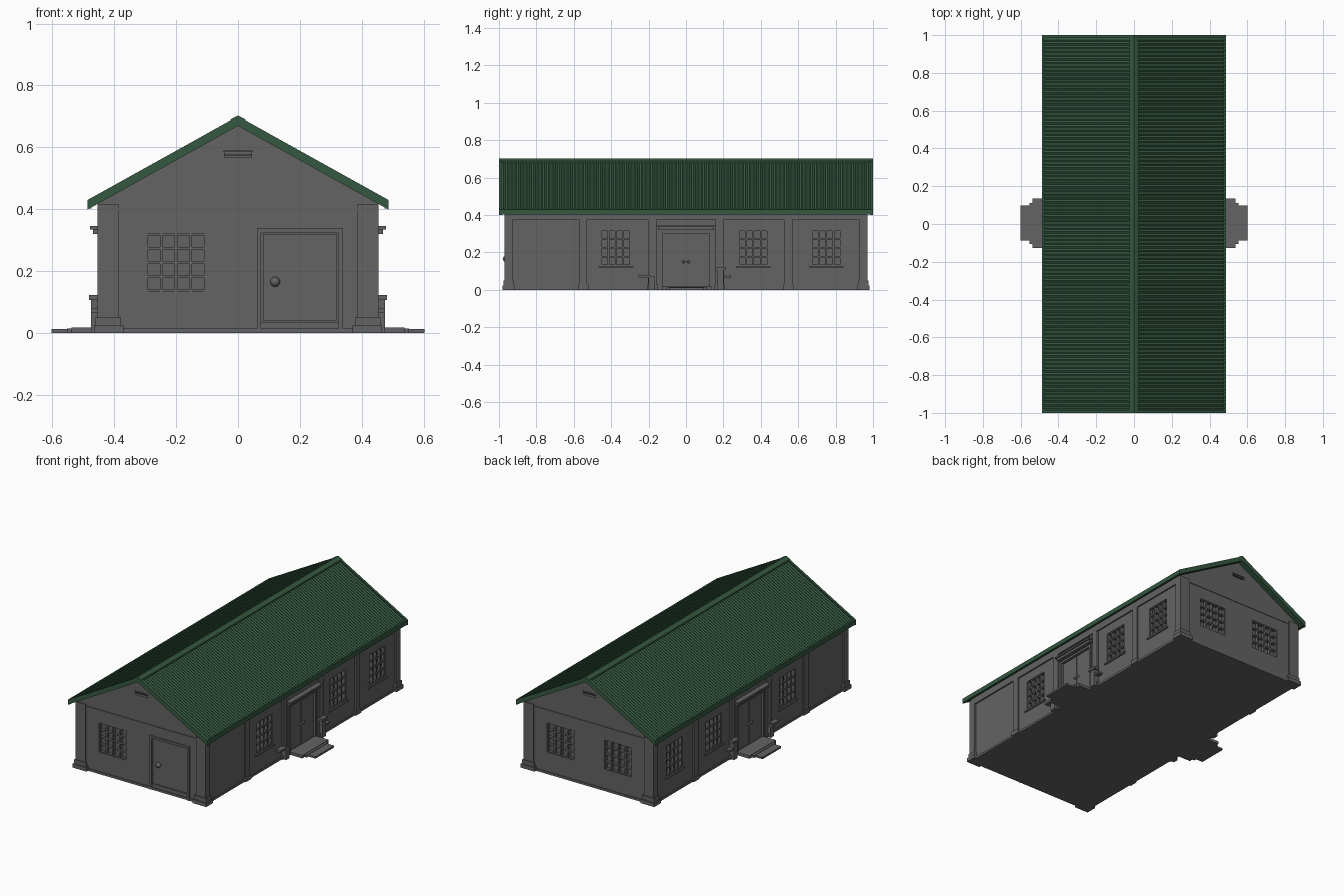
import bpy, bmesh, math
from mathutils import Vector

if "Cube" in bpy.data.objects:
    bpy.data.objects.remove(bpy.data.objects["Cube"])


def material(name, rgb):
    m = bpy.data.materials.new(name)
    m.diffuse_color = (*rgb, 1)
    m.use_nodes = True
    m.node_tree.nodes["Principled BSDF"].inputs["Base Color"].default_value = m.diffuse_color
    return m


GREY = material("wall grey", (0.125, 0.125, 0.125))
GREEN = material("roof green", (0.035, 0.098, 0.052))
WX, WY = 0.445, 0.962          # wall planes

# wall-local (u along wall, d outward, z) -> world
WALLS = {
    "front": lambda u, d, z: (u, -WY - d, z),
    "back": lambda u, d, z: (u, WY + d, z),
    "right": lambda u, d, z: (WX + d, u, z),
    "left": lambda u, d, z: (-WX - d, u, z),
}


def finish(name, bm, mat):
    bmesh.ops.recalc_face_normals(bm, faces=bm.faces[:])
    me = bpy.data.meshes.new(name)
    bm.to_mesh(me)
    bm.free()
    me.materials.append(mat)
    ob = bpy.data.objects.new(name, me)
    bpy.context.collection.objects.link(ob)
    return ob


def add_box(bm, a, b):
    lo = Vector([min(p, q) for p, q in zip(a, b)])
    hi = Vector([max(p, q) for p, q in zip(a, b)])
    vs = bmesh.ops.create_cube(bm, size=1)["verts"]
    for v in vs:
        v.co = (lo + hi) / 2 + Vector([c * s for c, s in zip(v.co, hi - lo)])


def boxes(name, wall, items, mat=GREY):
    """items: (u0, u1, z0, z1, d0, d1) on one wall"""
    bm = bmesh.new()
    for u0, u1, z0, z1, d0, d1 in items:
        add_box(bm, WALLS[wall](u0, d0, z0), WALLS[wall](u1, d1, z1))
    return finish(name, bm, mat)


def loft(name, stations, mat, chevron=True):
    """stations: (y, outline in xz); a chevron has 6 points, ridge at 2 and 5"""
    bm = bmesh.new()
    rings = [[bm.verts.new((x, y, z)) for x, z in pts] for y, pts in stations]
    n = len(rings[0])
    for a, b in zip(rings, rings[1:]):
        for i in range(n):
            j = (i + 1) % n
            bm.faces.new((a[i], a[j], b[j], b[i]))
    for r in (rings[0], rings[-1]):
        if chevron:
            bm.faces.new((r[0], r[1], r[2], r[5]))
            bm.faces.new((r[5], r[2], r[3], r[4]))
        else:
            bm.faces.new(r)
    return finish(name, bm, mat)


# ---- windows, doors and vents placed per wall
windows = [("front", -0.295, -0.105, 0.135, 0.32)]
windows += [("back", c - 0.095, c + 0.095, 0.135, 0.32) for c in (-0.2, 0.2)]
windows += [(w, c - 0.078, c + 0.078, 0.13, 0.32)
            for w in ("right", "left") for c in (-0.375, 0.36, 0.75)]
doors = [("front", 0.075, 0.325, 0.035, 0.325),
         ("right", -0.125, 0.125, 0.02, 0.30), ("left", -0.125, 0.125, 0.02, 0.30)]
vents = [(w, -0.043, 0.043, 0.567, 0.585) for w in ("front", "back")]

# ---- main body: gabled prism with recesses cut in
outline = [(-WX, 0), (-WX, 0.43), (0, 0.677), (WX, 0.43), (WX, 0)]
body = loft("walls", [(-WY, outline), (WY, outline)], GREY, False)
cut = bmesh.new()
for group, depth in ((windows, 0.022), (doors, 0.01), (vents, 0.02)):
    for w, u0, u1, z0, z1 in group:
        add_box(cut, WALLS[w](u0, -depth, z0), WALLS[w](u1, 0.05, z1))
cutter = finish("recess_cutter", cut, GREY)
cutter.hide_render = True
mod = body.modifiers.new("recesses", "BOOLEAN")
mod.object = cutter
mod.operation = "DIFFERENCE"
mod.solver = "EXACT"
bpy.context.view_layer.objects.active = body
bpy.ops.object.modifier_apply(modifier=mod.name)
bpy.data.objects.remove(cutter)

# ---- window bars and sills
for k, (w, u0, u1, z0, z1) in enumerate(windows):
    t = 0.0045
    items = []
    for i in range(5):
        u = u0 + (u1 - u0) * i / 4
        z = z0 + (z1 - z0) * i / 4
        items += [(u - t, u + t, z0, z1, -0.023, -0.003),
                  (u0, u1, z - t, z + t, -0.023, -0.005)]
    boxes(f"window_bars_{k}", w, items)
    if w in ("left", "right"):
        boxes(f"window_sill_{k}", w, [(u0 - 0.015, u1 + 0.015, z0 - 0.014, z0 - 0.004, -0.01, 0.009)])

# ---- vent slats
for w, u0, u1, z0, z1 in vents:
    boxes(f"{w}_vent_frame", w, [(u0 - 0.004, u1 + 0.004, z1, z1 + 0.005, -0.01, 0.005),
                                 (u0, u1, 0.574, 0.577, -0.021, -0.006)])

# ---- door frames and leaves
for w, u0, u1, z0, z1 in doors:
    f = 0.014
    items = [(u0 - f, u0, 0, z1, -0.01, 0.008), (u1, u1 + f, 0, z1, -0.01, 0.008),
             (u0 - f, u1 + f, z1, z1 + f, -0.01, 0.008)]
    if w == "front":
        items.append((u0 + 0.006, u1 - 0.006, z0 + 0.004, z1 - 0.006, -0.011, -0.002))
    else:                       # double leaf
        for a, b in ((u0 + 0.004, -0.002), (0.002, u1 - 0.004)):
            items.append((a, b, z0, z1 - 0.005, -0.011, -0.003))
    boxes(f"{w}_door", w, items)
    bm = bmesh.new()
    for u in ((0.12,) if w == "front" else (-0.014, 0.014)):
        r = 0.016 if w == "front" else 0.008
        s = bmesh.ops.create_uvsphere(bm, u_segments=12, v_segments=8, radius=r)
        bmesh.ops.translate(bm, verts=s["verts"], vec=WALLS[w](u, 0.002, 0.165 if w == "front" else 0.15))
    knob = finish(f"{w}_door_knob", bm, GREY)
    for p in knob.data.polygons:
        p.use_smooth = True

# ---- corner pillars with stepped feet, and low plinth
bm = bmesh.new()
for sx in (-1, 1):
    for sy in (-1, 1):
        add_box(bm, (sx * 0.385, sy * 0.925, 0), (sx * 0.454, sy * 0.97, 0.415))
        add_box(bm, (sx * 0.378, sy * 0.92, 0.02), (sx * 0.46, sy * 0.976, 0.05))
        add_box(bm, (sx * 0.37, sy * 0.915, 0), (sx * 0.466, sy * 0.982, 0.024))
add_box(bm, (-0.45, -0.967, 0), (0.45, 0.967, 0.014))
finish("corner_pillars", bm, GREY)

# ---- gable bands at eave height
for w in ("front", "back"):
    boxes(f"{w}_gable_band", w, [(-0.44, 0.44, 0.396, 0.404, -0.01, 0.004)])

# ---- long sides: pilasters, top beam, door canopy, pedestals and steps
for w in ("right", "left"):
    items = [(-0.96, 0.96, 0.376, 0.425, -0.01, 0.009)]
    for c in (-0.55, -0.18, 0.18, 0.547):
        items += [(c - 0.022, c + 0.022, 0, 0.40, -0.01, 0.009),
                  (c - 0.028, c + 0.028, 0, 0.028, -0.01, 0.014)]
    boxes(f"{w}_pilasters", w, items)
    boxes(f"{w}_door_canopy", w, [(-0.158, 0.158, 0.335, 0.345, -0.01, 0.033),
                                  (-0.15, 0.15, 0.32, 0.336, -0.01, 0.024)])
    boxes(f"{w}_pedestals", w, [(0.165, 0.2, 0, 0.11, 0, 0.03),
                                (0.155, 0.21, 0.107, 0.122, 0, 0.036),
                                (0.205, 0.24, 0.064, 0.076, 0, 0.03),
                                (-0.255, -0.19, 0.066, 0.08, 0, 0.03),
                                (-0.2, -0.165, 0, 0.07, 0, 0.03)])
    boxes(f"{w}_steps", w, [(-0.128, 0.135, 0, 0.018, 0, 0.093),
                            (-0.105, 0.11, 0, 0.015, 0, 0.108),
                            (-0.088, 0.097, 0, 0.012, 0, 0.157)])


# ---- roof: corrugated slab, gable trims and ridge cap
def chevron(o, bottom=0.0, half=0.484):
    drop = (0.484 - half) * 0.557
    return [(-half, 0.402 + drop + bottom), (-half, 0.428 + drop + o), (0, 0.697 + o),
            (half, 0.428 + drop + o), (half, 0.402 + drop + bottom), (0, 0.671 + bottom)]


N = 400
loft("corrugated_roof",
     [(-0.995 + 1.99 * i / N, chevron(-0.003 + 0.003 * math.cos(i * math.pi / 2))) for i in range(N + 1)],
     GREEN)
for name, s in (("front_roof_trim", -1), ("back_roof_trim", 1)):
    loft(name, [(s * 0.985, chevron(0.003, -0.002, 0.486)), (s * 1.0, chevron(0.003, -0.002, 0.486))], GREEN)
loft("ridge_cap", [(-1.0, chevron(0.006, 0.01, 0.025)), (1.0, chevron(0.006, 0.01, 0.025))], GREEN)
bm = bmesh.new()
for s in (-1, 1):
    add_box(bm, (s * 0.474, -1.0, 0.402), (s * 0.486, 1.0, 0.43))
finish("eave_trims", bm, GREEN)
